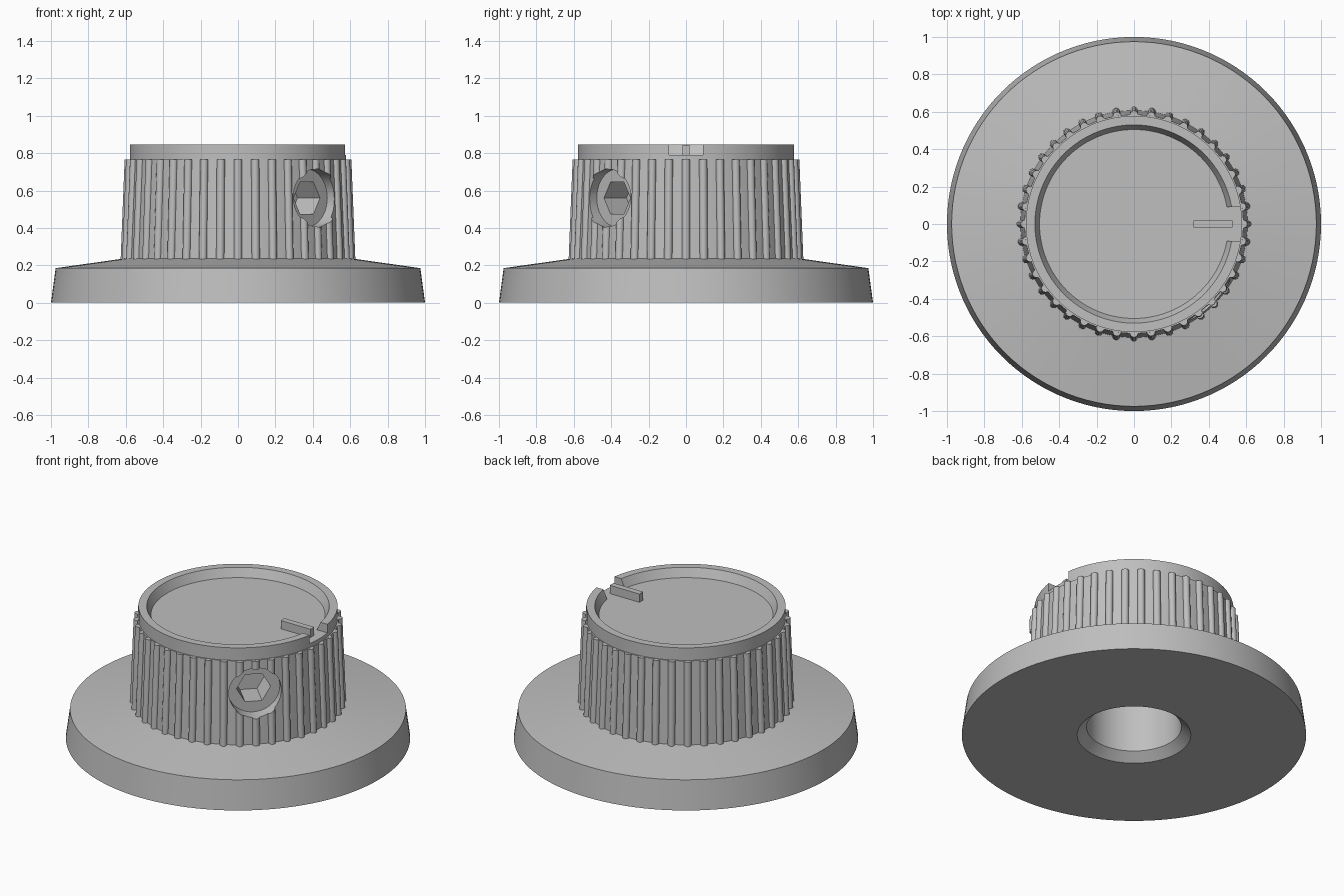
import bpy, bmesh, math
from mathutils import Matrix

if "Cube" in bpy.data.objects:
    bpy.data.objects.remove(bpy.data.objects["Cube"], do_unlink=True)

grey = bpy.data.materials.new("plain grey")
grey.use_nodes = True
grey.diffuse_color = (0.52, 0.52, 0.52, 1)
grey.node_tree.nodes["Principled BSDF"].inputs["Base Color"].default_value = (0.52, 0.52, 0.52, 1)


def add_lathe(bm, profile, sides, matrix=Matrix(), phase=0.0):
    """Revolve (radius, height) points about z and cap both ends."""
    rings = []
    for r, z in profile:
        angles = [phase + math.tau * i / sides for i in range(sides)]
        rings.append([bm.verts.new(matrix @ Matrix.Translation((r * math.cos(a), r * math.sin(a), z)).translation)
                      for a in angles])
    for low, high in zip(rings, rings[1:]):
        for i in range(sides):
            j = (i + 1) % sides
            bm.faces.new((low[i], low[j], high[j], high[i]))
    bm.faces.new(rings[0][::-1])
    bm.faces.new(rings[-1])


def add_box(bm, low, high):
    size = [b - a for a, b in zip(low, high)]
    mid = [(a + b) / 2 for a, b in zip(low, high)]
    bmesh.ops.create_cube(bm, size=1, matrix=Matrix.Translation(mid) @ Matrix.Diagonal((*size, 1)))


def make(name, fill):
    mesh = bpy.data.meshes.new(name)
    bm = bmesh.new()
    fill(bm)
    bmesh.ops.recalc_face_normals(bm, faces=bm.faces)
    bm.to_mesh(mesh)
    bm.free()
    mesh.materials.append(grey)
    obj = bpy.data.objects.new(name, mesh)
    bpy.context.collection.objects.link(obj)
    return obj


def activate(obj):
    bpy.ops.object.select_all(action='DESELECT')
    obj.select_set(True)
    bpy.context.view_layer.objects.active = obj


def cut(obj, cutter):
    mod = obj.modifiers.new("cut", 'BOOLEAN')
    mod.operation = 'DIFFERENCE'
    mod.solver = 'EXACT'
    mod.object = cutter
    activate(obj)
    bpy.ops.object.modifier_apply(modifier=mod.name)


# Knob body: shaft bore, chamfer, skirt, tapered grip, rim and recessed top
BODY = [(0.275, 0.6), (0.275, 0.05), (0.33, 0), (1, 0), (0.975, 0.185),
        (0.607, 0.237), (0.585, 0.765), (0.578, 0.765), (0.578, 0.845),
        (0.53, 0.845), (0.505, 0.79)]
body = make("knob_body", lambda bm: add_lathe(bm, BODY, 120))


# Grip ribs leaning with the tapered wall
def fill_ribs(bm):
    lean = Matrix.Translation((0.606, 0, 0.22)) @ Matrix.Rotation(-math.atan(0.04), 4, 'Y')
    for i in range(40):
        turn = Matrix.Rotation(math.tau * i / 40, 4, 'Z')
        add_lathe(bm, [(0.022, 0), (0.022, 0.545)], 14, turn @ lean)


ribs = make("grip_ribs", fill_ribs)

# Set screw in a round hole at the front left corner
axis = (Matrix.Translation((0, 0, 0.56)) @ Matrix.Rotation(-math.pi / 4, 4, 'Z')
        @ Matrix.Rotation(math.pi / 2, 4, 'Y'))
hole = make("screw_hole_cutter", lambda bm: add_lathe(bm, [(0.155, 0.32), (0.155, 0.75)], 40, axis))
screw = make("set_screw", lambda bm: add_lathe(bm, [(0.155, 0.31), (0.155, 0.52)], 40, axis))
socket = make("hex_socket_cutter",
              lambda bm: add_lathe(bm, [(0.1, 0.35), (0.1, 0.6)], 6, axis, math.pi / 2))

# Notch through the rim and pointer bar beside it
notch = make("rim_notch_cutter", lambda bm: add_box(bm, (0.48, -0.09, 0.79), (0.7, 0.09, 0.9)))
pointer = make("pointer_bar", lambda bm: add_box(bm, (0.317, -0.019, 0.78), (0.527, 0.019, 0.843)))

cut(body, notch)
cut(body, hole)
cut(ribs, hole)
cut(screw, socket)
for helper in (hole, socket, notch):
    bpy.data.objects.remove(helper, do_unlink=True)

for part in (body, ribs, screw):
    activate(part)
    bpy.ops.object.shade_smooth_by_angle(angle=math.radians(30))
